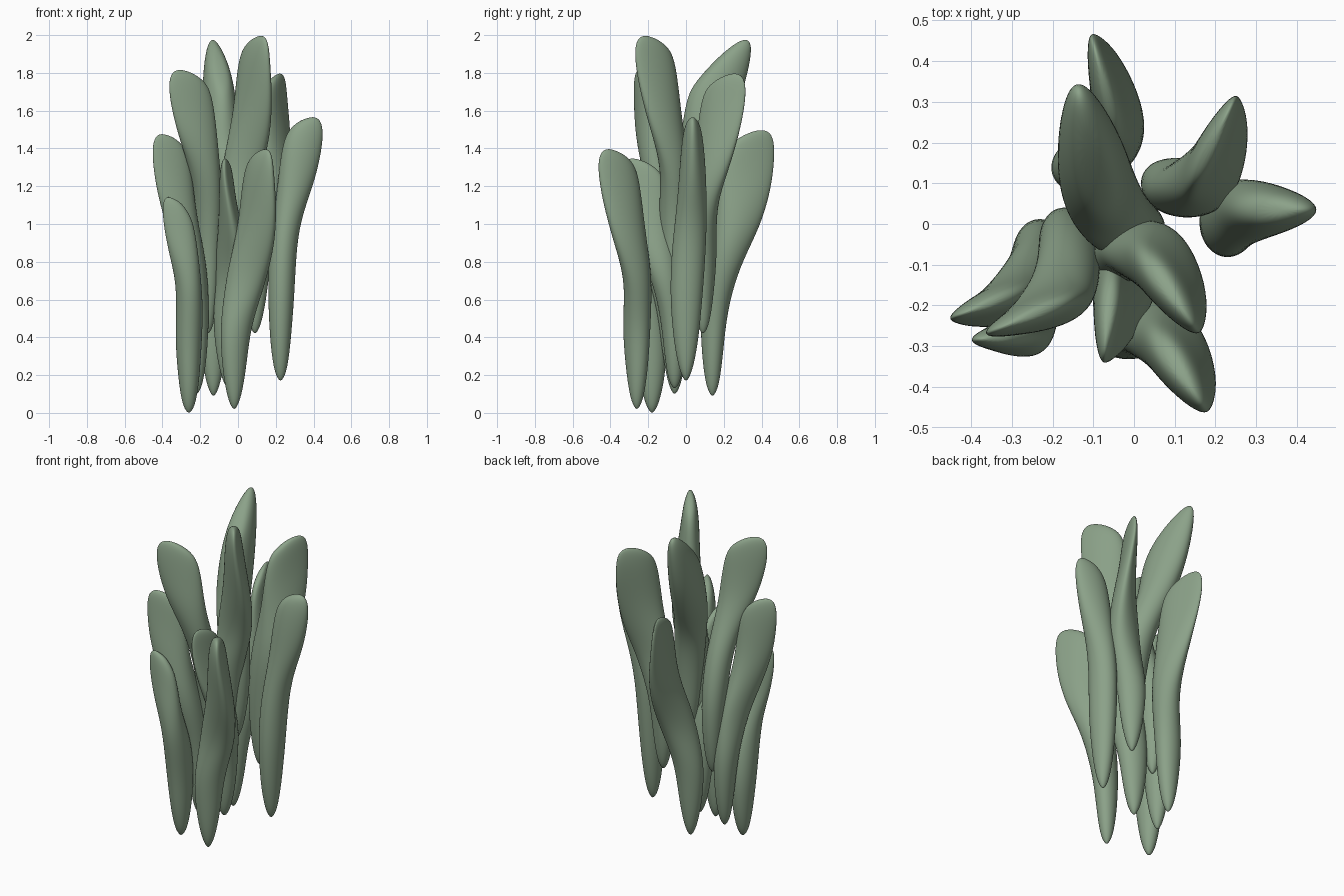
import bpy
import math
from mathutils import Vector

cube = bpy.data.objects.get("Cube")
if cube:
    bpy.data.objects.remove(cube, do_unlink=True)

# Single muted green
green = bpy.data.materials.new("muted_leaf_green")
green.use_nodes = True
colour = (0.26, 0.36, 0.25, 1)
green.diffuse_color = colour
bsdf = green.node_tree.nodes["Principled BSDF"]
bsdf.inputs["Base Color"].default_value = colour
bsdf.inputs["Roughness"].default_value = 0.7

# Leaf sections: height fraction, inner edge, slim outer edge, wide outer edge, half thickness
SECTIONS = [
    (0, -.006, .006, .006, .006), (.025, -.028, .028, .028, .027),
    (.08, -.044, .044, .044, .048), (.17, -.058, .058, .058, .07),
    (.32, -.068, .074, .076, .088), (.46, -.066, .08, .098, .092),
    (.56, -.054, .09, .135, .089), (.65, -.04, .118, .175, .083),
    (.75, -.026, .177, .208, .075), (.84, -.014, .214, .226, .067),
    (.91, 0, .229, .231, .058), (.955, .018, .224, .224, .048),
    (.985, .05, .204, .204, .035), (1, .105, .165, .165, .014),
]
SIDES = 16
STEM = 0.08
REACH = 0.226


def smooth(t, lo, hi):
    t = min(max((t - lo) / (hi - lo), 0), 1)
    return t * t * (3 - 2 * t)


def leaf(name, base, inner, tip, low, high, wide=1.0, thick=1.0, fin=0.0, slant=0.32):
    """Round stalk turning into a flat blade; fin swings the blade's low end sideways."""
    base, inner, tip = Vector(base), Vector(inner), Vector(tip)
    reach = (tip - inner).length
    out = (tip - inner).normalized()
    side = Vector((-out.y, out.x))
    stretch = (reach - STEM) / (REACH - STEM)
    verts, faces = [], []
    for t, a, slim, broad, half in SECTIONS:
        b = slim + (broad - slim) * wide
        if b > STEM:
            b = STEM + (b - STEM) * stretch
        if t == 1:
            a *= reach / REACH
        centre = base.lerp(inner, smooth(t, .25, .8))
        blade = smooth(t, .5, .9)
        half *= 1 + (thick - 1) * blade
        swing = fin * smooth(t, .3, .5) * (1 - smooth(t, .55, .95))
        taper = .25 * blade + .3 * wide * smooth(t, .35, .6) * (1 - blade)
        for i in range(SIDES):
            ang = math.tau * i / SIDES
            c, s = math.cos(ang), math.sin(ang)
            x = (a + b) / 2 + (b - a) / 2 * c
            y = half * s * (1 - taper * c) + swing * (1 + c) / 2
            p = centre + out * x + side * y
            z = low + (high - low) * t + slant * blade * (x - .6 * reach)
            verts.append((p.x, p.y, z))
    for r in range(len(SECTIONS) - 1):
        for i in range(SIDES):
            j = (i + 1) % SIDES
            k = r * SIDES
            faces.append((k + i, k + j, k + SIDES + j, k + SIDES + i))
    faces.append(tuple(reversed(range(SIDES))))
    faces.append(tuple(range(len(verts) - SIDES, len(verts))))
    mesh = bpy.data.meshes.new(name)
    mesh.from_pydata(verts, [], faces)
    mesh.materials.append(green)
    mesh.polygons.foreach_set("use_smooth", [True] * len(faces))
    obj = bpy.data.objects.new(name, mesh)
    bpy.context.collection.objects.link(obj)
    sub = obj.modifiers.new("rounding", "SUBSURF")
    sub.levels = sub.render_levels = 2


# Tall central leaves
leaf("tall_back_leaf", (0, -.02), (-.07, -.01), (-.14, .345), .6, 1.91, .5, 1.35, 0, .9)
leaf("tall_front_leaf", (-.03, -.07), (.01, -.055), (.158, -.268), .6, 1.99, 1, .85, .07)
leaf("tall_right_leaf", (-.16, -.03), (-.13, -.175), (-.365, -.27), .42, 1.81, .2, .65)
leaf("tall_left_leaf", (.09, .09), (.135, .075), (.25, .315), .42, 1.79, 1, .65, -.07)

# Middle leaves
leaf("left_leaf", (.225, 0), (.23, .035), (.45, .035), .17, 1.56, .1)
leaf("back_leaf", (-.13, .14), (-.035, .19), (-.105, .465), .09, 1.49, 1, .65, -.06)
leaf("right_leaf", (-.22, -.06), (-.25, -.155), (-.452, -.232), .1, 1.47, .8, .6, .04)

# Low front leaves
leaf("low_right_leaf", (-.26, -.18), (-.23, -.27), (-.4, -.285), 0, 1.13, 0, .6, 0, .5)
leaf("low_front_leaf", (-.02, -.26), (.04, -.25), (.178, -.462), .02, 1.39, 1, .9, .07)
leaf("inner_front_leaf", (-.05, -.06), (-.05, -.1), (-.075, -.34), .13, 1.34, 1, .65, .06)
